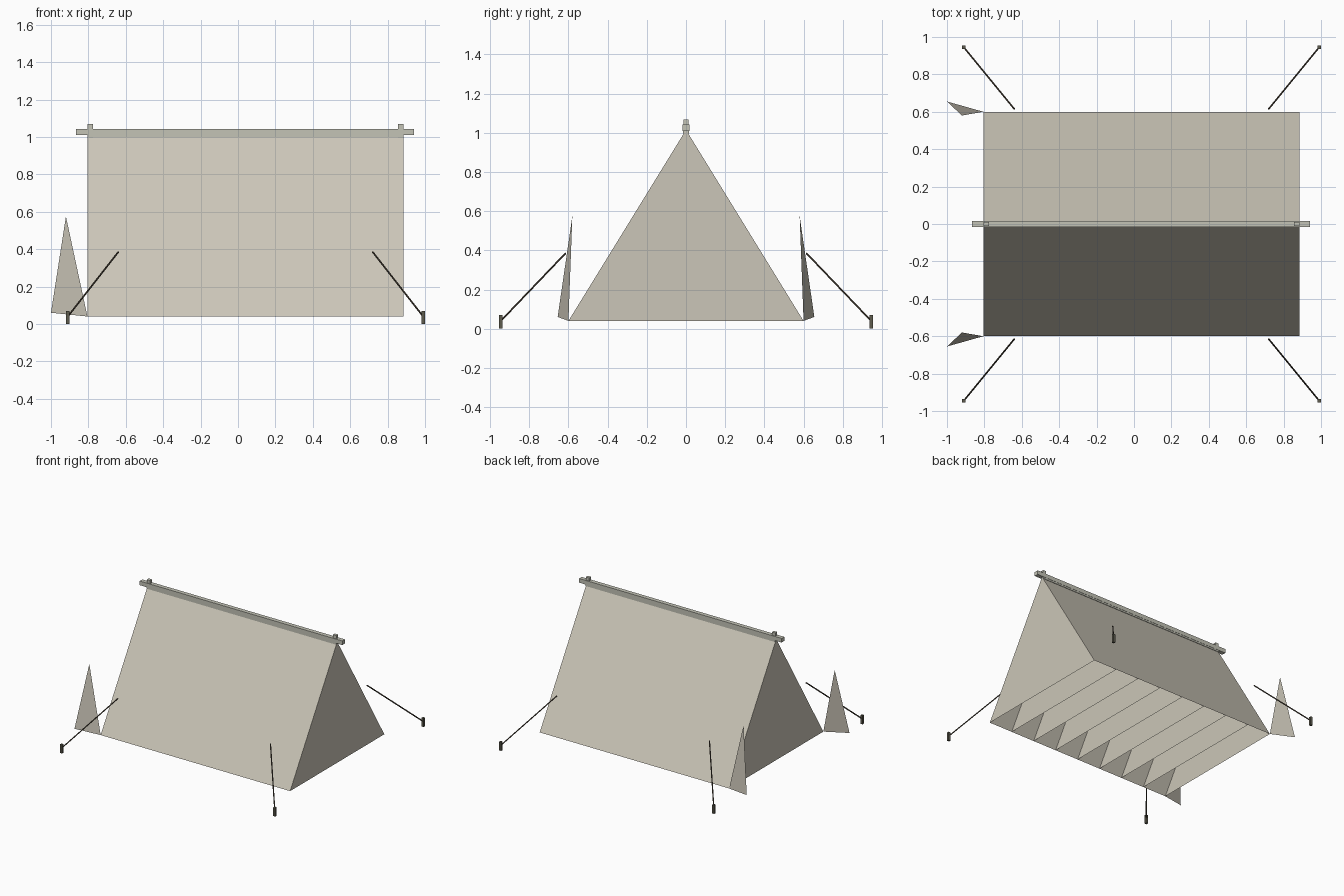
import bpy
from mathutils import Vector

cube = bpy.data.objects.get("Cube")
if cube:
    bpy.data.objects.remove(cube, do_unlink=True)


def make_material(name, rgb):
    mat = bpy.data.materials.new(name)
    mat.use_nodes = True
    mat.diffuse_color = (*rgb, 1)
    mat.node_tree.nodes["Principled BSDF"].inputs["Base Color"].default_value = (*rgb, 1)
    return mat


canvas = make_material("canvas beige", (0.60, 0.565, 0.48))
wood = make_material("pale grey wood", (0.55, 0.55, 0.47))
rope_mat = make_material("dark rope", (0.075, 0.06, 0.042))
stake_mat = make_material("stake olive", (0.11, 0.105, 0.075))


def make_mesh(name, verts, faces, mat):
    mesh = bpy.data.meshes.new(name)
    mesh.from_pydata(verts, [], faces)
    mesh.materials.append(mat)
    obj = bpy.data.objects.new(name, mesh)
    bpy.context.collection.objects.link(obj)
    return obj


def box(name, low, high, mat):
    low, high = Vector(low), Vector(high)
    bpy.ops.mesh.primitive_cube_add(size=1, location=(low + high) / 2)
    obj = bpy.context.object
    obj.name = name
    obj.scale = high - low
    obj.data.materials.append(mat)
    return obj


def rod(name, start, end, radius, mat):
    start, end = Vector(start), Vector(end)
    axis = end - start
    bpy.ops.mesh.primitive_cylinder_add(vertices=6, radius=radius, depth=axis.length,
                                        location=(start + end) / 2)
    obj = bpy.context.object
    obj.name = name
    obj.rotation_euler = axis.to_track_quat("Z", "Y").to_euler()
    obj.data.materials.append(mat)
    return obj


# Tent extents
X0, X1 = -0.805, 0.885
HALF, BASE, APEX = 0.6, 0.04, 1.015
CELLS = 8


def section(x):
    return [(x, -HALF, BASE), (x, 0, APEX), (x, HALF, BASE)]


# Two sloping roof sheets, open underneath
make_mesh("roof_canvas", section(X0) + section(X1),
          [(0, 3, 4, 1), (1, 4, 5, 2)], canvas)

# Closed ends and the evenly spaced inner dividers
for i in range(CELLS + 1):
    x = X0 + (X1 - X0) * i / CELLS
    name = "end_wall" if i in (0, CELLS) else "inner_divider"
    make_mesh(name, section(x), [(0, 2, 1) if i == 0 else (0, 1, 2)], canvas)

# Ridge pole, its lower cap and the post tips
box("ridge_pole", (-0.865, -0.017, 1.01), (0.942, 0.017, 1.043), wood)
box("ridge_cap", (X0, -0.015, 0.997), (X1, 0.015, 1.04), wood)
for x in (X0, X1 - 0.03):
    box("post_tip", (x, -0.012, 0.99), (x + 0.03, 0.012, 1.069), wood)

for side in (-1, 1):
    # Door flaps folded outward
    make_mesh("door_flap", [(X0, side * HALF, BASE), (-1.0, side * 0.655, 0.06),
                            (-0.92, side * 0.58, 0.575)], [(0, 1, 2)], canvas)
    # Guy ropes and stakes
    for top_x, foot_x in ((-0.64, -0.91), (0.72, 0.99)):
        rod("guy_rope", (top_x, side * 0.615, 0.385), (foot_x, side * 0.945, 0.04),
            0.005, rope_mat)
        box("stake", (foot_x - 0.009, side * 0.945 - 0.009, 0),
            (foot_x + 0.009, side * 0.945 + 0.009, 0.07), stake_mat)
